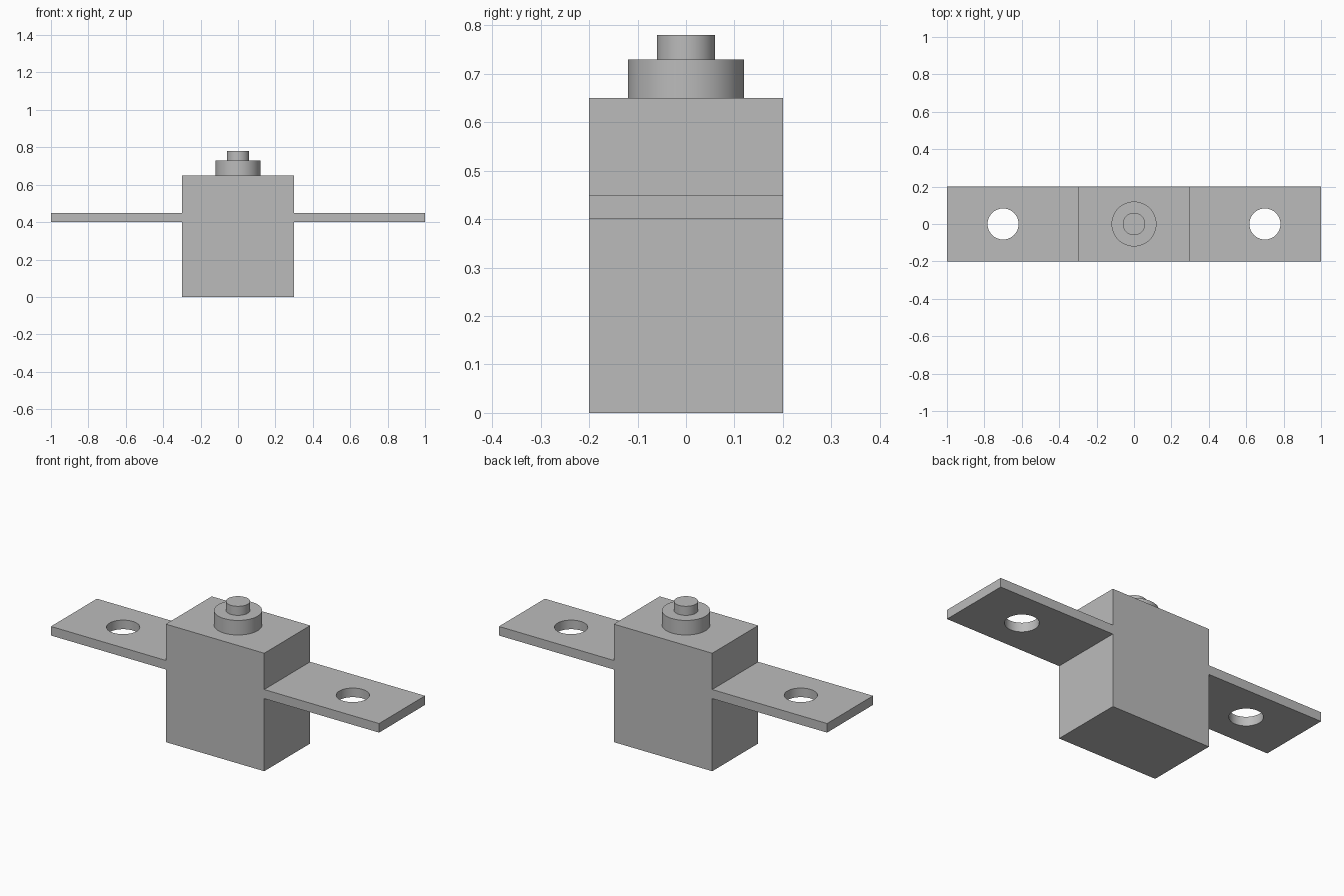
import bpy
import math

cube = bpy.data.objects.get("Cube")
if cube:
    bpy.data.objects.remove(cube, do_unlink=True)

# Single grey finish
grey = bpy.data.materials.new("plain grey")
grey.use_nodes = True
colour = (0.5, 0.5, 0.5, 1)
grey.diffuse_color = colour
grey.node_tree.nodes["Principled BSDF"].inputs["Base Color"].default_value = colour

DEPTH = 0.4
BODY_HALF = 0.3


def finish(name):
    obj = bpy.context.object
    obj.name = name
    obj.data.materials.append(grey)
    return obj


def box(name, x0, x1, z0, z1):
    bpy.ops.mesh.primitive_cube_add(size=1, location=((x0 + x1) / 2, 0, (z0 + z1) / 2))
    obj = finish(name)
    obj.scale = (x1 - x0, DEPTH, z1 - z0)
    bpy.ops.object.transform_apply(location=False, rotation=False, scale=True)
    return obj


def cylinder(name, x, radius, z0, z1):
    bpy.ops.mesh.primitive_cylinder_add(vertices=64, radius=radius, depth=z1 - z0,
                                        location=(x, 0, (z0 + z1) / 2))
    obj = finish(name)
    bpy.ops.object.shade_smooth_by_angle(angle=math.radians(30))
    return obj


# Body block with a stepped button on top
box("body", -BODY_HALF, BODY_HALF, 0, 0.65)
cylinder("button_collar", 0, 0.12, 0.65, 0.73)
cylinder("button_plunger", 0, 0.06, 0.73, 0.78)

# Mounting tabs, each with a drilled screw hole
for side, sign in (("left", 1), ("right", -1)):
    x0, x1 = sorted((sign * BODY_HALF, sign))
    drill = cylinder(side + "_hole_cutter", sign * 0.7, 0.083, 0.35, 0.5)
    tab = box(side + "_mounting_tab", x0, x1, 0.4, 0.45)
    cut = tab.modifiers.new("screw hole", "BOOLEAN")
    cut.operation = "DIFFERENCE"
    cut.solver = "EXACT"
    cut.object = drill
    bpy.ops.object.modifier_apply(modifier=cut.name)
    bpy.data.objects.remove(drill, do_unlink=True)
    bpy.ops.object.shade_smooth_by_angle(angle=math.radians(30))
